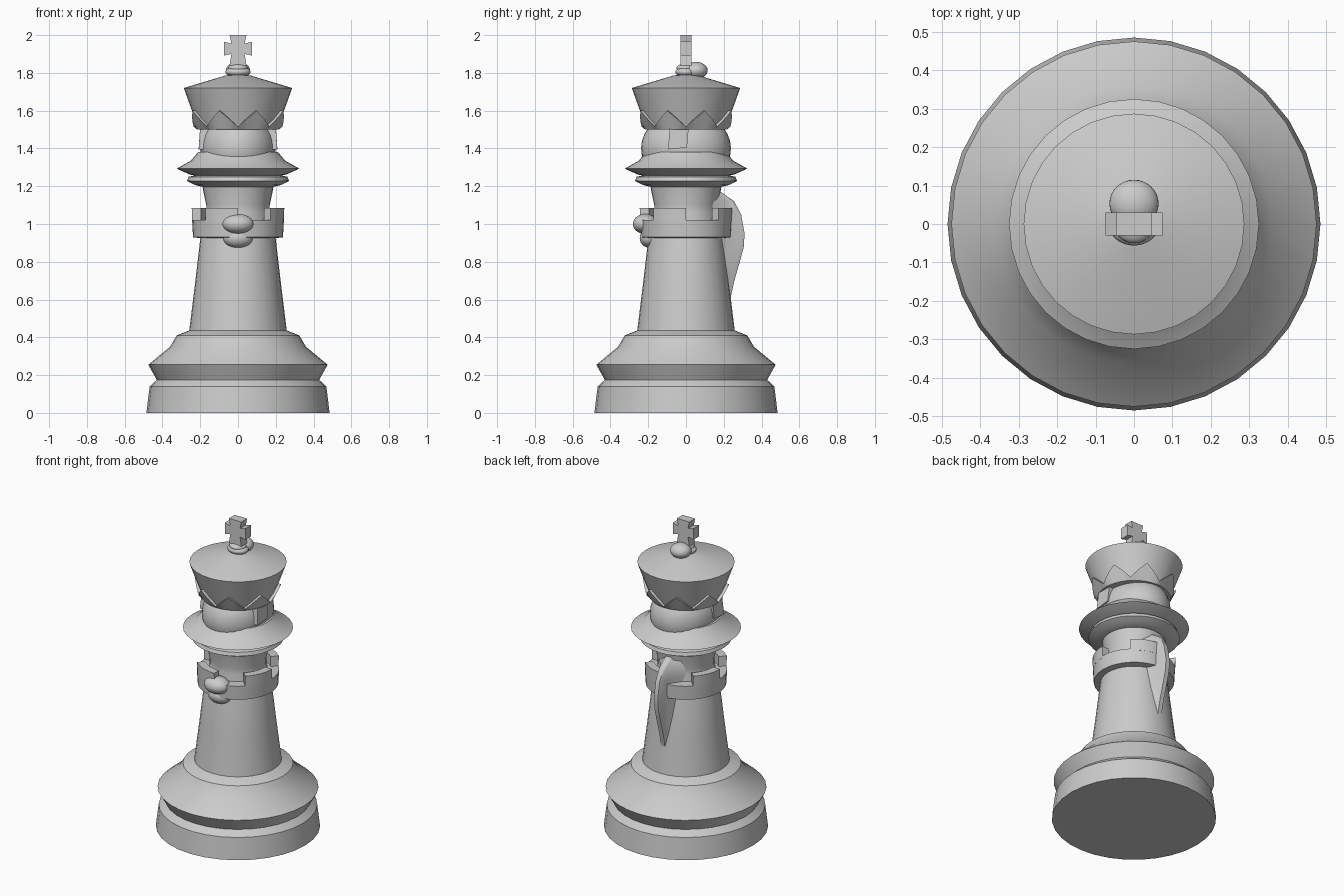
import bpy, bmesh
from math import sin, cos, pi, radians

if "Cube" in bpy.data.objects:
    bpy.data.objects.remove(bpy.data.objects["Cube"])


def finish(name, verts, faces, angle=30):
    """Make an object with clean normals and angle-limited smoothing."""
    me = bpy.data.meshes.new(name)
    me.from_pydata(verts, [], faces)
    bm = bmesh.new()
    bm.from_mesh(me)
    bmesh.ops.remove_doubles(bm, verts=bm.verts, dist=1e-5)
    bmesh.ops.recalc_face_normals(bm, faces=bm.faces)
    bm.to_mesh(me)
    bm.free()
    ob = bpy.data.objects.new(name, me)
    bpy.context.collection.objects.link(ob)
    bpy.ops.object.select_all(action='DESELECT')
    ob.select_set(True)
    bpy.context.view_layer.objects.active = ob
    bpy.ops.object.shade_smooth_by_angle(angle=radians(angle))
    return ob


def loft(name, rings, closed=False, angle=30):
    """Skin a list of equal-length rings; cap the ends or join last to first."""
    n, m = len(rings[0]), len(rings)
    verts = [v for r in rings for v in r]
    faces = []
    for i in range(m if closed else m - 1):
        a, b = i * n, (i + 1) % m * n
        for j in range(n):
            k = (j + 1) % n
            faces.append((a + j, a + k, b + k, b + j))
    if not closed:
        faces += [tuple(range(n)), tuple(range((m - 1) * n, m * n))]
    return finish(name, verts, faces, angle)


def circle(r, z, n=32):
    return [(r * cos(2 * pi * i / n), r * sin(2 * pi * i / n), z) for i in range(n)]


def lathe(name, profile):
    return loft(name, [circle(r, z) for r, z in profile])


def ellipsoid(name, centre, radii):
    bpy.ops.mesh.primitive_uv_sphere_add(segments=32, ring_count=16, location=centre)
    ob = bpy.context.object
    ob.name = name
    ob.scale = radii
    bpy.ops.object.shade_smooth()
    return ob


# Turned base, tapered stem and neck
lathe("base_and_stem", [
    (0.485, 0), (0.468, 0.14), (0.43, 0.175), (0.475, 0.255), (0.36, 0.35),
    (0.325, 0.41), (0.258, 0.437), (0.228, 0.68), (0.2, 0.92), (0.168, 1.06),
    (0.168, 1.1), (0.185, 1.18), (0.19, 1.21)])

# Double collar under the head
lathe("lower_collar", [(0.18, 1.195), (0.23, 1.207), (0.27, 1.228), (0.262, 1.25), (0.2, 1.262)])
lathe("upper_collar", [(0.2, 1.25), (0.255, 1.262), (0.325, 1.293), (0.25, 1.335),
                       (0.212, 1.38), (0.15, 1.385)])

# Battlement ring: four raised blocks around the stem
lathe("battlement_ring", [(0.15, 0.918), (0.238, 0.93), (0.243, 1.02), (0.15, 1.02)])
for q in range(4):
    rings = []
    for s in range(7):
        a = radians(90 * q - 45 + 45 * s / 6)
        rings.append([(r * cos(a), r * sin(a), z)
                      for r, z in ((0.195, 1.01), (0.243, 1.01), (0.245, 1.085), (0.195, 1.085))])
    loft("battlement_block", rings)

# Small rounded knob on the front
ellipsoid("front_knob_top", (0, -0.215, 1.0), (0.083, 0.066, 0.053))
ellipsoid("front_knob_bottom", (0, -0.185, 0.925), (0.078, 0.06, 0.053))

# Curved fin down the back, flaring into the stem
fin = []
for z, y in ((1.17, 0.185), (1.12, 0.255), (1.05, 0.292), (0.95, 0.31), (0.88, 0.306),
             (0.8, 0.285), (0.7, 0.256), (0.58, 0.23)):
    half = [(0.014, y), (0.024, y - 0.02), (0.03, min(y - 0.03, 0.235)), (0.1, 0.13)]
    fin.append([(x, d, z) for x, d in half] + [(-x, d, z) for x, d in reversed(half)])
loft("back_fin", fin, angle=50)

# Oval head with side tabs
ellipsoid("head", (0, 0, 1.4), (0.2, 0.238, 0.2))
for s in (-1, 1):
    outline = ((-0.095, 1.395), (0.005, 1.405), (0.015, 1.52), (-0.085, 1.52))
    loft("side_tab", [[(s * 0.15, y, z) for y, z in outline],
                      [(s * (0.208 if z < 1.5 else 0.2), y, z) for y, z in outline]])

# Flared crown with shallow conical lid
lathe("crown", [(0.15, 1.5), (0.208, 1.5), (0.287, 1.72), (0.07, 1.785), (0.01, 1.795)])

# Zigzag coronet wrapped round the foot of the crown
n = 64
low_in, low_out, top_out, top_in = [], [], [], []
for i in range(n):
    a = 2 * pi * i / n
    t = abs((i % 8) / 4 - 1)
    z = 1.6 - 0.085 * t
    r = 0.23 + (z - 1.5) * 0.3
    for ring, rr, zz in ((low_in, 0.17, 1.5), (low_out, 0.216, 1.5), (top_out, r, z), (top_in, r - 0.04, z)):
        ring.append((rr * cos(a), rr * sin(a), zz))
loft("coronet", [low_in, low_out, top_out, top_in], closed=True)

# Finial balls
ellipsoid("rear_ball", (0, 0.053, 1.813), (0.064, 0.062, 0.045))
ellipsoid("cross_foot", (0, 0, 1.825), (0.052, 0.05, 0.025))
ellipsoid("lid_button", (0, 0, 1.805), (0.066, 0.056, 0.03))

# Splayed cross
quarter = [(0.045, 2.0), (0.035, 1.955), (0.074, 1.965), (0.074, 1.892), (0.035, 1.9), (0.045, 1.84)]
cross = quarter + [(-x, z) for x, z in reversed(quarter)]
loft("cross", [[(x, y, z) for x, z in cross] for y in (-0.03, 0.03)])
